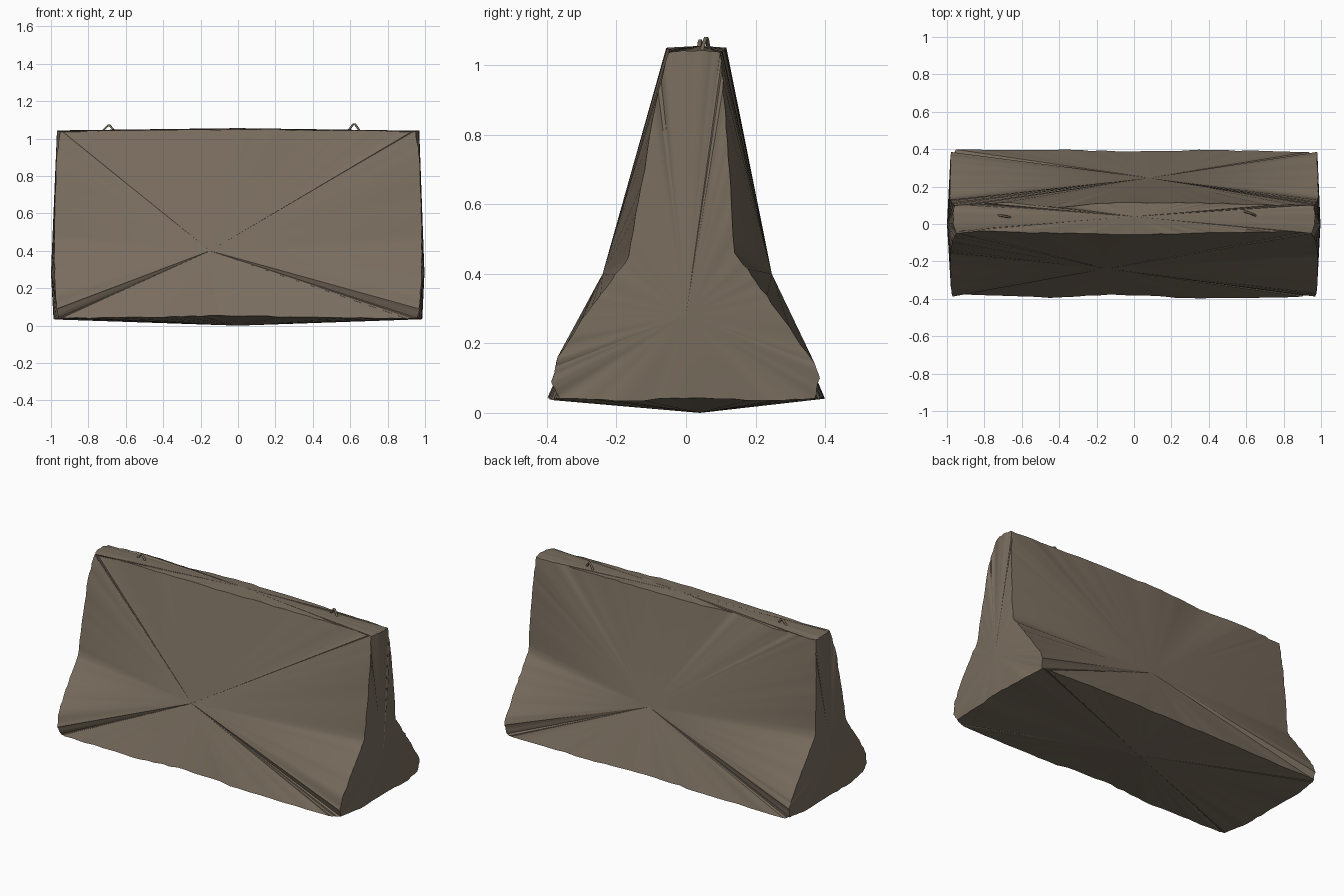
import bpy, bmesh, random
from mathutils import Vector

if "Cube" in bpy.data.objects:
    bpy.data.objects.remove(bpy.data.objects["Cube"])

random.seed(4)

concrete = bpy.data.materials.new("weathered brown concrete")
concrete.diffuse_color = (0.19, 0.152, 0.112, 1)
concrete.use_nodes = True
concrete.node_tree.nodes["Principled BSDF"].inputs["Base Color"].default_value = concrete.diffuse_color


def rough_edge(points, per_seg, amount):
    """Worn edge: polyline through the points, with jittered in-between vertices."""
    pts = [Vector(p) for p in points]
    out = [pts[0]]
    for a, b in zip(pts, pts[1:]):
        for i in range(1, per_seg + 1):
            p = a.lerp(b, i / per_seg)
            if i < per_seg:
                p = p + Vector([random.uniform(-amount, amount) for _ in range(3)])
            out.append(p)
    out[-1] = pts[-1]
    return out


# End outlines from top to bottom: (inset from the end, y, z)
front_prof = [(0.05, -0.05, 1.037), (0.03, -0.085, 0.9), (0.02, -0.13, 0.65),
              (0.017, -0.165, 0.45), (0.018, -0.23, 0.36), (0.02, -0.30, 0.27),
              (0.025, -0.37, 0.16), (0.03, -0.388, 0.09), (0.04, -0.365, 0.042)]
back_prof = [(0.04, 0.098, 1.037), (0.03, 0.11, 0.9), (0.02, 0.125, 0.7),
             (0.015, 0.14, 0.46), (0.016, 0.20, 0.38), (0.018, 0.28, 0.27),
             (0.02, 0.365, 0.15), (0.022, 0.385, 0.10), (0.03, 0.37, 0.042)]

# Four upright corner edges
upright = {}
for side, prof in (("f", front_prof), ("b", back_prof)):
    for s in (-1, 1):
        upright[side, s] = rough_edge(
            [(s * (1 - d), y, z) for d, y, z in prof], 5, 0.0025)


def long_edge(side, index, mids):
    a, b = upright[side, -1][index], upright[side, 1][index]
    return rough_edge([a] + mids + [b], 7, 0.003)


# Long edges from left to right
top_f = long_edge("f", 0, [(-0.93, -0.035, 1.038), (-0.4, -0.05, 1.045), (0, -0.057, 1.05),
                           (0.5, -0.045, 1.045), (0.92, -0.04, 1.038)])
top_b = long_edge("b", 0, [(-0.7, 0.115, 1.04), (-0.4, 0.09, 1.046), (-0.1, 0.115, 1.05),
                           (0.3, 0.112, 1.048), (0.7, 0.105, 1.04)])
low_f = long_edge("f", -1, [(-0.93, -0.375, 0.04), (-0.45, -0.395, 0.044), (-0.1, -0.378, 0.055),
                            (0.35, -0.398, 0.045), (0.9, -0.388, 0.038)])
low_b = long_edge("b", -1, [(-0.95, 0.398, 0.042), (-0.4, 0.397, 0.045), (0, 0.388, 0.052),
                            (0.4, 0.396, 0.045), (0.93, 0.385, 0.04)])

# Short edges across both ends, front to back
cross_top, cross_low = {}, {}
for s in (-1, 1):
    cross_top[s] = rough_edge([upright["f", s][0], (s * 0.967, 0.0, 1.042),
                               (s * 0.968, 0.06, 1.042), upright["b", s][0]], 4, 0.002)
    cross_low[s] = rough_edge([upright["f", s][-1], (s * 0.98, -0.2, 0.034),
                               (s * 0.985, 0.0, 0.042), (s * 0.985, 0.22, 0.036),
                               upright["b", s][-1]], 5, 0.003)

# Each side of the barrier is a fan from one apex to its worn outline
bm = bmesh.new()


def fan(apex, *edges):
    loop = []
    for e in edges:
        loop += e[:-1]
    c = bm.verts.new(apex)
    vs = [bm.verts.new(p) for p in loop]
    for i, v in enumerate(vs):
        bm.faces.new((c, v, vs[(i + 1) % len(vs)]))


def rev(e):
    return e[::-1]


fan((-0.15, -0.24, 0.40), top_f, upright["f", 1], rev(low_f), rev(upright["f", -1]))
fan((0.08, 0.247, 0.40), top_b, upright["b", 1], rev(low_b), rev(upright["b", -1]))
fan((0, 0.04, 1.056), top_f, cross_top[1], rev(top_b), rev(cross_top[-1]))
fan((0, 0.04, 0.0), low_f, cross_low[1], rev(low_b), rev(cross_low[-1]))
for s, x in ((-1, -1.0), (1, 0.997)):
    fan((x, 0.0, 0.28), cross_top[s], upright["b", s], rev(cross_low[s]), rev(upright["f", s]))

bmesh.ops.remove_doubles(bm, verts=bm.verts, dist=0.0001)
bmesh.ops.recalc_face_normals(bm, faces=bm.faces)
mesh = bpy.data.meshes.new("barrier_block")
bm.to_mesh(mesh)
bm.free()
mesh.materials.append(concrete)
block = bpy.data.objects.new("barrier_block", mesh)
bpy.context.collection.objects.link(block)
bpy.context.view_layer.objects.active = block
block.select_set(True)
bpy.ops.object.shade_smooth_by_angle(angle=0.6)


# Bent lifting hooks on the top
def hook(name, points):
    cu = bpy.data.curves.new(name, "CURVE")
    cu.dimensions = "3D"
    cu.bevel_depth = 0.006
    cu.bevel_resolution = 1
    cu.use_fill_caps = True
    sp = cu.splines.new("POLY")
    sp.points.add(len(points) - 1)
    for p, co in zip(sp.points, points):
        p.co = (*co, 1)
    cu.materials.append(concrete)
    ob = bpy.data.objects.new(name, cu)
    bpy.context.collection.objects.link(ob)


hook("left_lifting_hook", [(-0.73, 0.048, 1.035), (-0.695, 0.042, 1.07),
                           (-0.685, 0.04, 1.07), (-0.655, 0.035, 1.035)])
hook("right_lifting_hook", [(0.585, 0.068, 1.035), (0.616, 0.06, 1.077),
                            (0.626, 0.056, 1.077), (0.655, 0.043, 1.035)])
